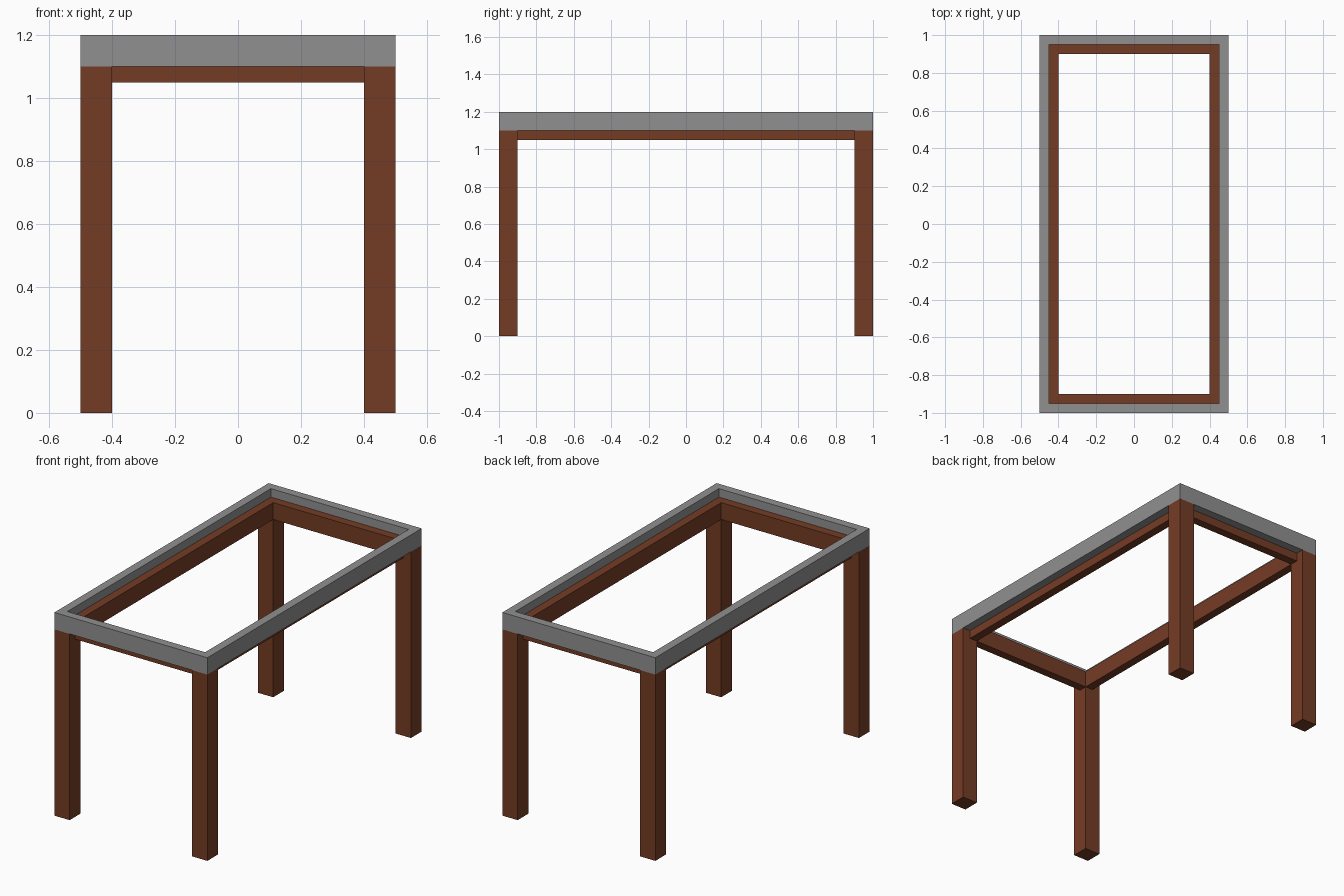
import bpy, bmesh

if "Cube" in bpy.data.objects:
    bpy.data.objects.remove(bpy.data.objects["Cube"])


def material(name, rgb):
    m = bpy.data.materials.new(name)
    m.diffuse_color = (*rgb, 1)
    m.use_nodes = True
    m.node_tree.nodes["Principled BSDF"].inputs["Base Color"].default_value = m.diffuse_color
    return m


brown = material("brown wood", (0.175, 0.045, 0.018))
grey = material("grey metal", (0.28, 0.28, 0.28))


def finish(name, bm, mat):
    bmesh.ops.recalc_face_normals(bm, faces=bm.faces)
    mesh = bpy.data.meshes.new(name)
    bm.to_mesh(mesh)
    bm.free()
    mesh.materials.append(mat)
    obj = bpy.data.objects.new(name, mesh)
    bpy.context.collection.objects.link(obj)


def box(name, x0, x1, y0, y1, z0, z1, mat):
    bm = bmesh.new()
    bmesh.ops.create_cube(bm, size=1)
    for v in bm.verts:
        v.co.x = x1 if v.co.x > 0 else x0
        v.co.y = y1 if v.co.y > 0 else y0
        v.co.z = z1 if v.co.z > 0 else z0
    finish(name, bm, mat)


def ring(name, outer, inner, z0, z1, mat):
    """Rectangular frame: four corner cross-sections joined in a loop."""
    bm = bmesh.new()
    profile = [(outer, z0), (outer, z1), (inner, z1), (inner, z0)]
    corners = [[bm.verts.new((sx * r[0], sy * r[1], z)) for r, z in profile]
               for sx, sy in ((1, 1), (-1, 1), (-1, -1), (1, -1))]
    for c in range(4):
        a, b = corners[c], corners[(c + 1) % 4]
        for i in range(4):
            j = (i + 1) % 4
            bm.faces.new((a[i], b[i], b[j], a[j]))
    finish(name, bm, mat)


# Grey rim around the top
ring("top_rim", (0.5, 1.0), (0.45, 0.95), 1.1, 1.2, grey)

# Brown apron inside the rim, forming a ledge
ring("apron", (0.45, 0.95), (0.4, 0.9), 1.05, 1.15, brown)

# Four square legs
for side, sx in (("left", -1), ("right", 1)):
    for end, sy in (("front", -1), ("back", 1)):
        xs = sorted((sx * 0.4, sx * 0.5))
        ys = sorted((sy * 0.9, sy * 1.0))
        box(f"{end}_{side}_leg", *xs, *ys, 0, 1.1, brown)
